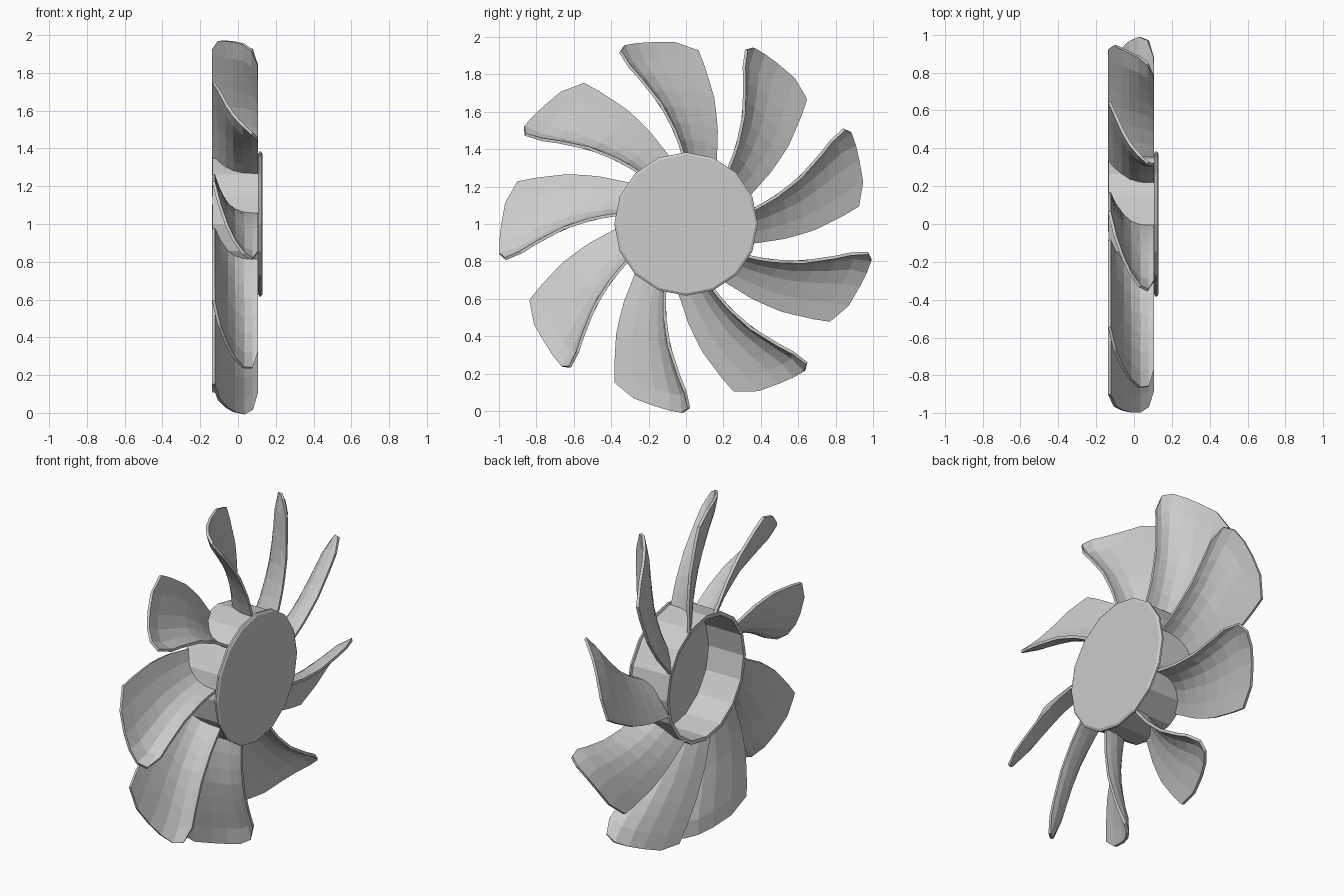
import bpy, bmesh, math
from mathutils import Matrix, Vector

cube = bpy.data.objects.get("Cube")
if cube:
    bpy.data.objects.remove(cube, do_unlink=True)

BLADES, SIDES, ROWS = 9, 16, 7
HUB_R = 0.372

grey = bpy.data.materials.new("light grey")
grey.use_nodes = True
colour = (0.6, 0.6, 0.6, 1)
grey.diffuse_color = colour
grey.node_tree.nodes["Principled BSDF"].inputs["Base Color"].default_value = colour


def make_object(name, bm):
    bmesh.ops.recalc_face_normals(bm, faces=bm.faces)
    mesh = bpy.data.meshes.new(name)
    bm.to_mesh(mesh)
    bm.free()
    mesh.materials.append(grey)
    obj = bpy.data.objects.new(name, mesh)
    bpy.context.collection.objects.link(obj)
    obj.location.z = 1
    return obj


def interp(points, u):
    """Piecewise linear lookup."""
    for (a, fa), (b, fb) in zip(points, points[1:]):
        if u <= b:
            return fa + (fb - fa) * max(0, (u - a) / (b - a))
    return points[-1][1]


# Hub: open cup with a chamfered cap lip, turned around the x axis
profile = [(0.095, 0.0), (0.095, 0.35), (-0.135, 0.35), (-0.135, HUB_R),
           (0.108, HUB_R), (0.112, 0.383), (0.122, 0.383), (0.13, 0.37), (0.13, 0.0)]
bm = bmesh.new()
verts = [bm.verts.new((x, r, 0)) for x, r in profile]
edges = [bm.edges.new(pair) for pair in zip(verts, verts[1:])]
bmesh.ops.spin(bm, geom=verts + edges, cent=(0, 0, 0), axis=(1, 0, 0),
               angle=math.tau, steps=SIDES, use_merge=True)
bmesh.ops.remove_doubles(bm, verts=bm.verts, dist=0.0005)
make_object("hub", bm)

# Blade outline: edge heights along the span, and tip reach across the chord
leading = [(0.3, 0.055), (0.38, 0.05), (0.5, 0.028), (0.65, -0.02),
           (0.8, -0.1), (0.88, -0.15), (0.96, -0.19)]
trailing = [(0.3, 0.215), (0.45, 0.25), (0.62, 0.265), (0.8, 0.245), (0.95, 0.215)]
chord = [(-0.13, 0.9), (-0.1, 0.965), (-0.06, 0.985), (-0.02, 0.995),
         (0.03, 0.995), (0.075, 0.965), (0.105, 0.88)]


def blade_point(x, tip, s):
    """Point at chord position x and fraction s of the span."""
    across = (0.105 - x) / 0.235
    bend = across ** (3.3 - 1.1 * s)
    root_t = 0.055 + 0.16 * bend
    root_u = math.sqrt((HUB_R - 0.012) ** 2 - root_t ** 2)
    u = root_u + (tip - root_u) * s
    low, high = interp(leading, u), interp(trailing, u)
    return Vector((x, -u, low + (high - low) * bend))


for k in range(BLADES):
    bm = bmesh.new()
    turn = Matrix.Rotation(math.tau * k / BLADES, 4, 'X')
    grid = [[bm.verts.new(turn @ blade_point(x, tip, i / ROWS)) for x, tip in chord]
            for i in range(ROWS + 1)]
    for near, far in zip(grid, grid[1:]):
        for j in range(len(chord) - 1):
            bm.faces.new((near[j], near[j + 1], far[j + 1], far[j]))
    blade = make_object(f"blade_{k + 1}", bm)
    solid = blade.modifiers.new("thickness", 'SOLIDIFY')
    solid.thickness = 0.016
    solid.offset = 0
